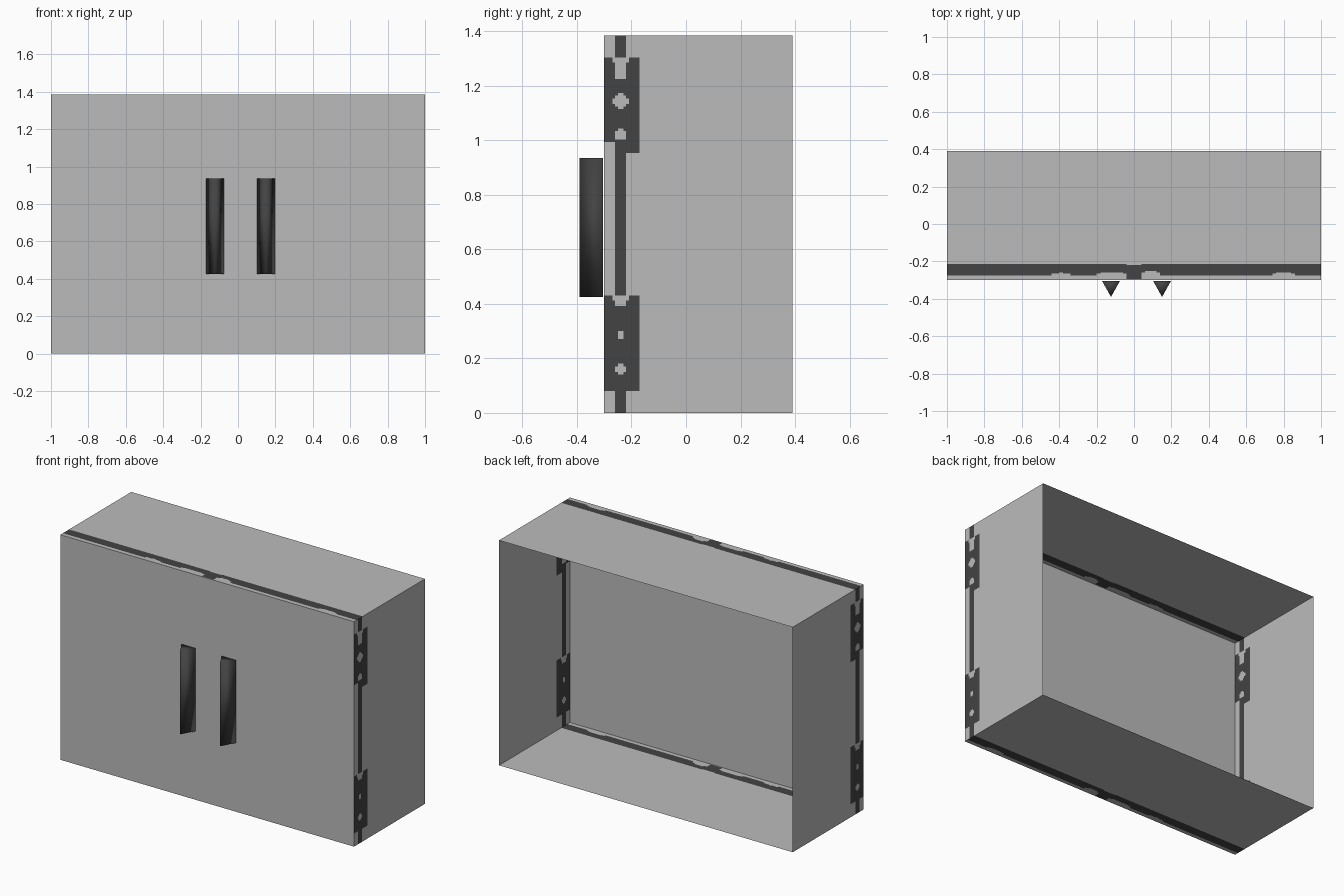
import bpy, bmesh, math

if "Cube" in bpy.data.objects:
    bpy.data.objects.remove(bpy.data.objects["Cube"])

X, Y0, Y1, H = 1.0, -0.30, 0.39, 1.385


def material(name, v):
    m = bpy.data.materials.new(name)
    m.diffuse_color = (v, v, v, 1)
    m.use_nodes = True
    m.node_tree.nodes["Principled BSDF"].inputs["Base Color"].default_value = m.diffuse_color
    return m


LIGHT = material("light grey", 0.50)
DARK = material("dark grey", 0.056)


def finish(name, bm, mats):
    me = bpy.data.meshes.new(name)
    bm.to_mesh(me)
    bm.free()
    for m in mats:
        me.materials.append(m)
    ob = bpy.data.objects.new(name, me)
    bpy.context.collection.objects.link(ob)
    return ob


def cuts(a, b, step):
    n = round((b - a) / step)
    return [a + (b - a) * i / n for i in range(n + 1)]


def panel(name, us, vs, place, is_dark, flip):
    """Thin sheet cut into cells; the rule picks the painted cells."""
    bm = bmesh.new()
    g = [[bm.verts.new(place(u, v)) for v in vs] for u in us]
    for i in range(len(us) - 1):
        for j in range(len(vs) - 1):
            q = [g[i][j], g[i + 1][j], g[i + 1][j + 1], g[i][j + 1]]
            f = bm.faces.new(q[::-1] if flip else q)
            f.material_index = int(is_dark((us[i] + us[i + 1]) / 2, (vs[j] + vs[j + 1]) / 2))
    return finish(name, bm, [LIGHT, DARK])


def side_dark(y, z):
    # light round holes
    for cz, r in ((1.145, 0.027), (1.022, 0.021), (0.29, 0.015), (0.16, 0.02)):
        if math.hypot(y + 0.24, z - cz) < r:
            return False
    # light notches at the block ends
    if 1.22 < z < 1.30 and abs(y + 0.24) < (0.032 if z > 1.28 else 0.022):
        return False
    if 0.39 < z < 0.43 and abs(y + 0.24) < (0.03 if z > 0.41 else 0.02):
        return False
    # two wide blocks
    if y < -0.175:
        if 0.085 < z < 0.43 or 0.995 < z < 1.30:
            return True
        if 0.955 < z < 1.0 and y > -0.262:
            return True
    # thin strip
    return -0.258 < y < -0.217


def strip_dark(x, y):
    lower, upper = -0.274, -0.215
    if abs(x) < 0.035:
        lower, upper = -0.295, -0.222
    for cx, half, depth in ((-0.39, 0.06, 0.012), (-0.12, 0.08, 0.016),
                            (0.09, 0.055, 0.024), (0.80, 0.07, 0.015)):
        if abs(x - cx) < half:
            lower += depth * math.sqrt(1 - ((x - cx) / half) ** 2)
    return lower < y < upper


# cabinet sheets: open at the back, fine cells only near the front edge
ys = cuts(Y0, -0.17, 0.01) + [Y1]
zs = cuts(0, H, 0.01)
ys_fine = cuts(Y0, -0.205, 0.005) + [Y1]
xs = cuts(-X, X, 0.02)
for side, s in (("right", 1), ("left", -1)):
    panel(side + "_side", ys, zs, lambda y, z: (s * X, y, z), side_dark, s < 0)
panel("top_panel", xs, ys_fine, lambda x, y: (x, y, H), strip_dark, False)
panel("bottom_panel", xs, ys_fine, lambda x, y: (x, y, 0), strip_dark, True)
panel("front_panel", [-X, X], [0, H], lambda x, z: (x, Y0, z), lambda x, z: False, False)

# triangular door handles
for side, cx in (("left", -0.123), ("right", 0.150)):
    bm = bmesh.new()
    tri = [bm.verts.new((cx + dx, y, 0.425))
           for dx, y in ((-0.048, -0.304), (0, -0.39), (0.048, -0.304))]
    base = bm.faces.new(tri)
    top = bmesh.ops.extrude_face_region(bm, geom=[base])["geom"]
    bmesh.ops.translate(bm, vec=(0, 0, 0.51),
                        verts=[e for e in top if isinstance(e, bmesh.types.BMVert)])
    bmesh.ops.recalc_face_normals(bm, faces=bm.faces)
    for f in bm.faces:
        f.smooth = True
    finish(side + "_handle", bm, [DARK])
